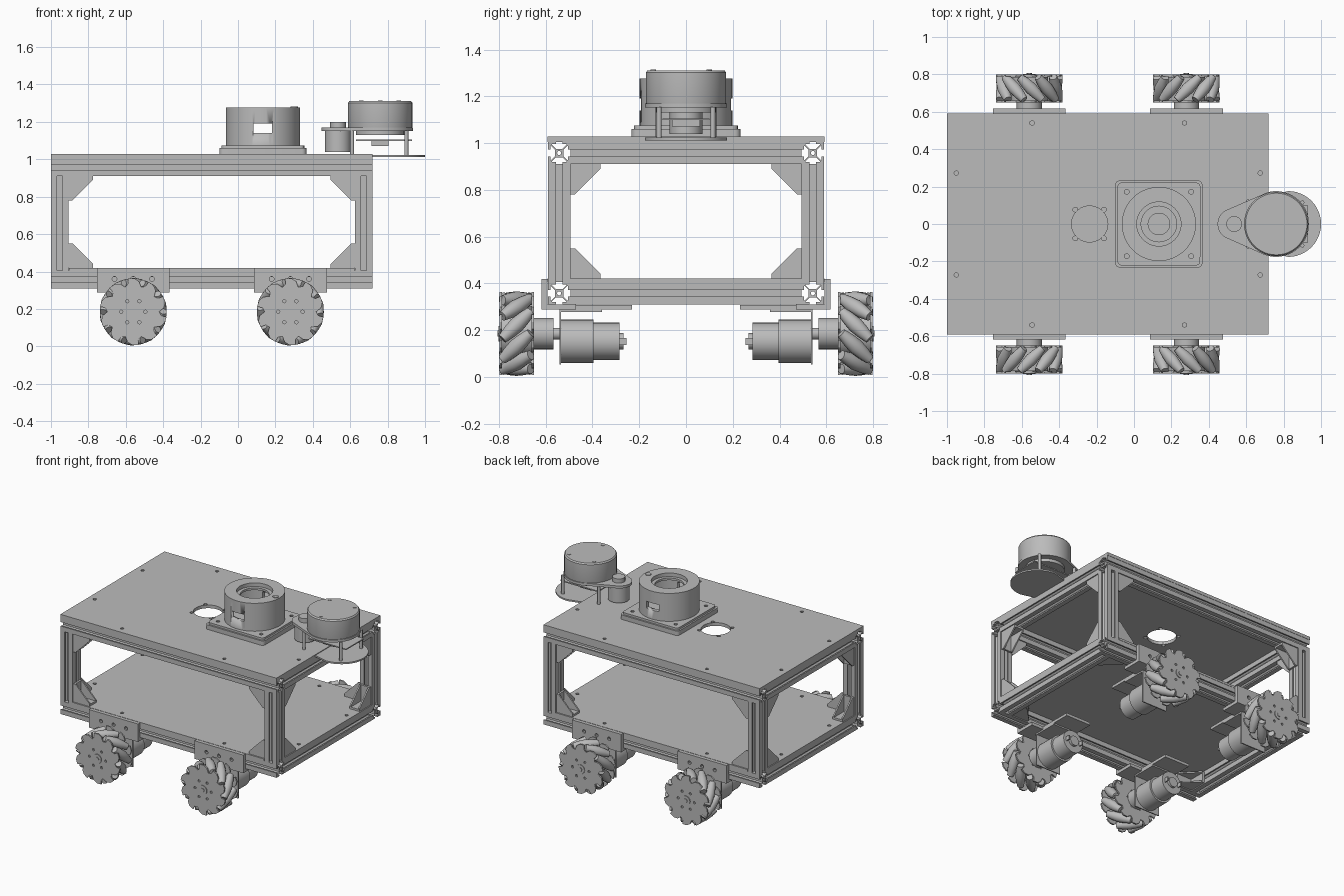
import bpy, bmesh
from math import sin, cos, pi, acos, radians
from mathutils import Matrix, Vector

if "Cube" in bpy.data.objects:
    bpy.data.objects.remove(bpy.data.objects["Cube"])

grey = bpy.data.materials.new("plain_grey")
grey.use_nodes = True
GREY = (0.5, 0.5, 0.5, 1)
grey.diffuse_color = GREY
grey.node_tree.nodes["Principled BSDF"].inputs["Base Color"].default_value = GREY


def finish(name, bm):
    bmesh.ops.remove_doubles(bm, verts=bm.verts, dist=0.0002)
    bmesh.ops.recalc_face_normals(bm, faces=bm.faces)
    mesh = bpy.data.meshes.new(name)
    bm.to_mesh(mesh)
    bm.free()
    for poly in mesh.polygons:
        poly.use_smooth = True
    mesh.set_sharp_from_angle(angle=radians(32))
    mesh.materials.append(grey)
    ob = bpy.data.objects.new(name, mesh)
    bpy.context.collection.objects.link(ob)
    return ob


def frame(a, b, c, origin=(0, 0, 0)):
    m = Matrix((a, b, c)).transposed().to_4x4()
    m.translation = Vector(origin)
    return m


X, Y, Z = Vector((1, 0, 0)), Vector((0, 1, 0)), Vector((0, 0, 1))


def axis(d, origin):
    """Frame whose local z runs along the named axis."""
    a, b, c = {"x": (Y, Z, X), "y": (X, Z, Y), "z": (X, Y, Z)}[d]
    return frame(a, b, c, origin)


def prism(name, outlines, z0, z1, m=Matrix()):
    """Flat outline with holes, extruded along local z."""
    cu = bpy.data.curves.new(name, "CURVE")
    cu.dimensions, cu.fill_mode = "2D", "BOTH"
    cu.extrude = abs(z1 - z0) / 2
    for pts in outlines:
        sp = cu.splines.new("POLY")
        sp.points.add(len(pts) - 1)
        for p, (x, y) in zip(sp.points, pts):
            p.co = (x, y, 0, 1)
        sp.use_cyclic_u = True
    tmp = bpy.data.objects.new(name + "_outline", cu)
    bpy.context.collection.objects.link(tmp)
    dg = bpy.context.evaluated_depsgraph_get()
    mesh = bpy.data.meshes.new_from_object(tmp.evaluated_get(dg))
    bm = bmesh.new()
    bm.from_mesh(mesh)
    bm.transform(m @ Matrix.Translation((0, 0, (z0 + z1) / 2)))
    bpy.data.objects.remove(tmp)
    bpy.data.curves.remove(cu)
    bpy.data.meshes.remove(mesh)
    return finish(name, bm)


def lathe(name, profile, m=Matrix(), n=32, closed=False):
    """Spin (radius, height) points about local z."""
    bm = bmesh.new()
    vs = [bm.verts.new((r, 0, z)) for r, z in profile]
    pairs = list(zip(vs, vs[1:])) + ([(vs[-1], vs[0])] if closed else [])
    es = [bm.edges.new(p) for p in pairs]
    bmesh.ops.spin(bm, geom=vs + es, cent=(0, 0, 0), axis=Z, angle=2 * pi, steps=n)
    bm.transform(m)
    return finish(name, bm)


def cyl(name, r, z0, z1, m=Matrix(), n=32):
    return lathe(name, [(0, z0), (r, z0), (r, z1), (0, z1)], m, n)


def box(name, lo, hi):
    bm = bmesh.new()
    bmesh.ops.create_cube(bm, size=1)
    lo, hi = Vector(lo), Vector(hi)
    bm.transform(Matrix.Translation((lo + hi) / 2) @ Matrix.Diagonal((*(hi - lo), 1)))
    return finish(name, bm)


def arc(r, cx, cy, a0=0, a1=2 * pi, n=24):
    return [(cx + r * cos(a0 + (a1 - a0) * i / n), cy + r * sin(a0 + (a1 - a0) * i / n)) for i in range(n)]


def rect(x0, y0, x1, y1):
    return [(x0, y0), (x1, y0), (x1, y1), (x0, y1)]


def round_rect(h, r):
    return [p for k, (sx, sy) in enumerate([(1, 1), (-1, 1), (-1, -1), (1, -1)])
            for p in arc(r, sx * (h - r), sy * (h - r), k * pi / 2, (k + 1) * pi / 2, 6)]


def teardrop(x1, r1, x2, r2):
    t = acos((r1 - r2) / (x2 - x1))
    return arc(r2, x2, 0, -t, t) + arc(r1, x1, 0, t, 2 * pi - t)


# slotted frame rails
H = 0.0475
half = [(1, 1), (.3, 1), (.3, .8), (.64, .8), (.64, .72), (.3, .38)]
side = half + [(-x, y) for x, y in reversed(half[1:])]
slot = []
for k in range(4):
    c, s = cos(k * pi / 2), sin(k * pi / 2)
    slot += [(H * (x * c - y * s), H * (x * s + y * c)) for x, y in side]
bore = arc(0.009, 0, 0, n=10)
XB, XF, YR, ZB, ZT = -0.9525, 0.6725, 0.5425, 0.3575, 0.9575
for z, level in ((ZB, "lower"), (ZT, "upper")):
    for sy in (-1, 1):
        prism(level + "_long_rail", [slot, bore], XB - H, XF + H, axis("x", (0, sy * YR, z)))
    for x in (XB, XF):
        prism(level + "_cross_rail", [slot, bore], -YR + H, YR - H, axis("y", (x, 0, z)))
for x in (XB, XF):
    for sy in (-1, 1):
        prism("corner_post", [slot, bore], ZB + H, ZT - H, axis("z", (x, sy * YR, 0)))


# corner gussets
def gusset(a, b, c, origin):
    L, t = 0.13, 0.014
    m = frame(a, b, c, origin)
    prism("gusset_base", [[(0, 0), (L, 0), (L, t), (t, t), (t, L), (0, L)]], -0.04, 0.04, m)
    web = [(0, 0), (L, 0), (L, .02), (.02, L), (0, L)]
    for z in (-0.04, 0.03):
        prism("gusset_web", [web], z, z + 0.01, m)


for x, dx in ((XB, 1), (XF, -1)):
    for sy in (-1, 1):
        xi, yi = x + dx * H, sy * (YR - H)
        for z, dz in ((ZB + H + 0.015, 1), (ZT - H, -1)):
            gusset(X * dx, Z * dz, Y, (xi, sy * YR, z))
            gusset(Y * -sy, Z * dz, X, (x, yi, z))
        gusset(X * dx, Y * -sy, Z, (xi, yi, ZB))

# decks
screws = [arc(0.012, x, s * 0.272, n=10) for x in (-0.95, 0.675) for s in (-1, 1)]
screws += [arc(0.012, x, s * 0.54, n=10) for x in (-0.545, 0.27) for s in (-1, 1)]
cable = [arc(0.097, -0.237, 0)]
cable += [arc(0.013, -0.237 + i * 0.077, j * 0.077, n=10) for i in (-1, 1) for j in (-1, 1)]
prism("top_deck", [rect(-1, -0.592, 0.72, 0.592)] + screws + cable, 1.005, 1.028)
x0, x1, y0, y1, n = -1, 0.72, 0.592, 0.592, 0.097
notched = [(x0 + n, -y0), (x1 - n, -y0), (x1 - n, n - y0), (x1, n - y0), (x1, y1 - n), (x1 - n, y1 - n),
           (x1 - n, y1), (x0 + n, y1), (x0 + n, y1 - n), (x0, y1 - n), (x0, n - y0), (x0 + n, n - y0)]
prism("lower_deck", [notched] + screws, 0.405, 0.42)

# wheels, motors and mounts
CZ, ROLLERS = 0.185, 10
teeth = []
for k in range(ROLLERS):
    for r, f in ((.138, 0), (.165, .2), (.178, .45), (.18, .75), (.15, .78)):
        a = 2 * pi * (k + f) / ROLLERS
        teeth.append((r * cos(a), r * sin(a)))
bolts = [arc(0.009, .065 * cos(k * pi / 3), .065 * sin(k * pi / 3), n=8) for k in range(6)]
barrel = [(0, -.086), (.021, -.086), (.029, -.045), (.034, 0), (.029, .045), (.021, .086), (0, .086)]
for x, sx in ((-0.56, -1), (0.28, 1)):
    for sy in (-1, 1):
        hub = frame(X, Z, Y * sy, (x, 0, CZ))
        for y in (0.65, 0.788):
            prism("wheel_side_plate", [teeth] + bolts, y, y + 0.01, hub)
        cyl("wheel_core", 0.1, 0.66, 0.787, hub)
        cyl("wheel_hub_cap", 0.033, 0.79, 0.803, hub, 20)
        cyl("axle_bolt", 0.015, 0.8, 0.807, hub, 6)
        for k in range(ROLLERS):
            a = 2 * pi * (k + 0.4) / ROLLERS
            radial = X * cos(a) + Z * sin(a)
            tangent = Z * cos(a) - X * sin(a)
            d = (Y - tangent * (sx * sy)).normalized() if sx < 0 else (Y - tangent * sy).normalized()
            pos = Vector((x, sy * 0.725, CZ)) + radial * 0.147
            lathe("wheel_roller", barrel, frame(radial, d.cross(radial), d, pos), 14)
        cyl("shaft_coupling", 0.067, 0.566, 0.65, hub)
        cyl("motor_shaft", 0.025, 0.53, 0.57, hub, 16)
        body = frame(X, Z, Y * sy, (x, 0, 0.152))
        cyl("motor_gearbox", 0.093, 0.396, 0.536, body)
        cyl("motor_can", 0.08, 0.285, 0.397, body)
        cyl("motor_end_cap", 0.035, 0.268, 0.286, body, 20)
        for s in (-1, 1):
            xt = x + s * 0.055
            ys = sorted((sy * 0.255, sy * 0.286))
            box("motor_terminal", (xt - .004, ys[0], .137), (xt + .004, ys[1], .167))
        prism("motor_face_plate", [rect(-.1, -.1, .1, .135)], 0.534, 0.542, body)
        prism("motor_shelf", [rect(-.1, .126, .1, .136)], 0.36, 0.542, body)
        mount = frame(X, Z, Y * sy, (x, 0, 0))
        holes = [arc(0.013, u, 0.36, n=10) for u in (-.1, 0, .1)]
        prism("mount_side_plate", [rect(-.195, .29, .195, .418)] + holes, 0.592, 0.617, mount)
        prism("mount_foot", [rect(-.195, .288, .195, .31)], 0.47, 0.617, mount)
        prism("mount_tongue", [rect(-.1, .288, .1, .308)], 0.23, 0.48, mount)

# scanner turret with a through window
tm = Matrix.Translation((0.133, 0, 0))
feet = [arc(0.013, i * 0.172, j * 0.172, n=10) for i in (-1, 1) for j in (-1, 1)]
prism("turret_base", [round_rect(0.233, 0.025)], 1.028, 1.06, tm)
prism("turret_base_top", [round_rect(0.222, 0.025)] + feet, 1.06, 1.075, tm)
turret = lathe("turret_body", [(.198, 1.07), (.198, 1.276), (.118, 1.276), (.118, 1.25), (.095, 1.25),
                               (.095, 1.235), (.17, 1.235), (.17, 1.07)], tm, 64, True)
cutter = box("window_cutter", (0.082, -0.4, 1.14), (0.182, 0.4, 1.19))
cutter.hide_render = True
cut = turret.modifiers.new("window", "BOOLEAN")
cut.object, cut.operation, cut.solver = cutter, "DIFFERENCE", "EXACT"
dg = bpy.context.evaluated_depsgraph_get()
mesh = bpy.data.meshes.new_from_object(turret.evaluated_get(dg))
turret.modifiers.clear()
turret.data = mesh
bpy.data.objects.remove(cutter)
cyl("turret_core", 0.06, 1.07, 1.12, tm)
cyl("turret_screw", 0.02, 1.27, 1.281, Matrix.Translation((0.3, 0, 0)), 12)

# spinning scanner on its bracket
sm = Matrix.Translation((0.76, 0, 0))
lathe("scanner_head", [(0, 1.16), (.168, 1.16), (.172, 1.175), (.172, 1.302), (.165, 1.311), (0, 1.311)], sm, 48)
cyl("scanner_flange", 0.13, 1.13, 1.16, sm)
prism("scanner_carrier", [teardrop(0.53, 0.083, 0.76, 0.176)], 1.152, 1.17)
prism("scanner_tray", [arc(0.176, 0.824, 0, -pi / 2, pi / 2) + [(0.824, 0.176), (0.6, 0.12), (0.6, -0.12)]], 1.012, 1.023)
prism("scanner_board", [rect(0.63, -0.1, 0.93, 0.1)], 1.098, 1.106)
box("board_connector", (0.715, -0.06, 1.072), (0.805, 0.06, 1.1))
cyl("belt_motor", 0.07, 1.04, 1.155, Matrix.Translation((0.535, 0, 0)))
cyl("belt_pulley", 0.042, 1.165, 1.2, Matrix.Translation((0.535, 0, 0)), 20)
for x, y in ((0.9, 0.115), (0.61, 0.12)):
    for s in (-1, 1):
        cyl("scanner_post", 0.011, 1.02, 1.155, Matrix.Translation((x, s * y, 0)), 12)
for x, y in ((0.66, 0.1), (0.86, 0.1), (0.76, -0.14)):
    cyl("scanner_screw", 0.012, 1.308, 1.314, Matrix.Translation((x, y, 0)), 12)
